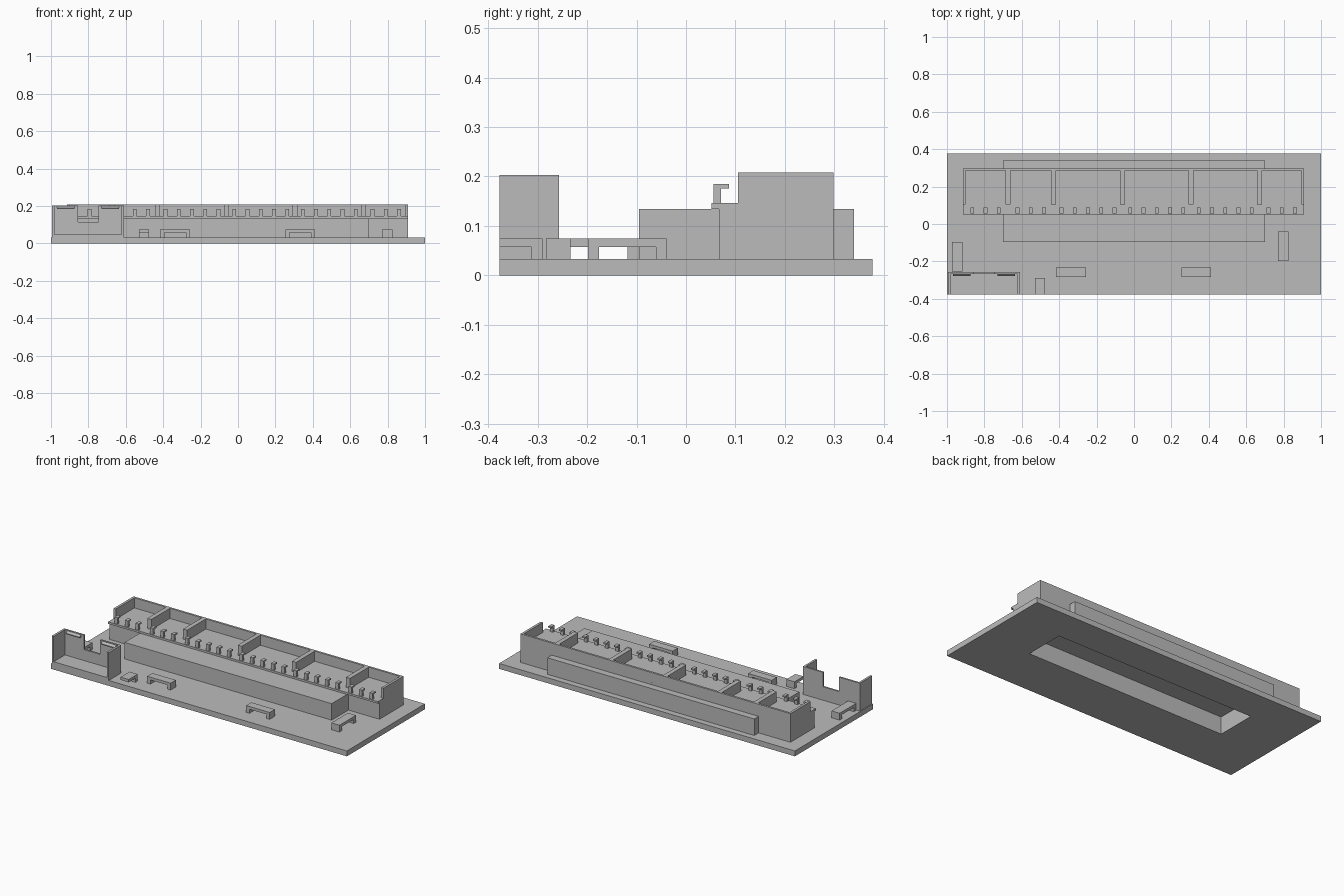
import bpy
import bmesh
from mathutils import Vector

default = bpy.data.objects.get("Cube")
if default:
    bpy.data.objects.remove(default, do_unlink=True)

grey = bpy.data.materials.new("plain grey")
grey.use_nodes = True
grey.diffuse_color = (0.5, 0.5, 0.5, 1)
grey.node_tree.nodes["Principled BSDF"].inputs["Base Color"].default_value = (0.5, 0.5, 0.5, 1)


def prism(name, profile, axis, start, end):
    """Extrude a closed profile along an axis; profile holds the other two coordinates in xyz order."""
    i = "xyz".index(axis)
    bm = bmesh.new()
    verts = []
    for p in profile:
        co = list(p)
        co.insert(i, start)
        verts.append(bm.verts.new(co))
    face = bm.faces.new(verts)
    grown = bmesh.ops.extrude_face_region(bm, geom=[face])["geom"]
    shift = Vector((0, 0, 0))
    shift[i] = end - start
    bmesh.ops.translate(bm, vec=shift, verts=[g for g in grown if isinstance(g, bmesh.types.BMVert)])
    bmesh.ops.recalc_face_normals(bm, faces=bm.faces)
    mesh = bpy.data.meshes.new(name)
    bm.to_mesh(mesh)
    bm.free()
    mesh.materials.append(grey)
    obj = bpy.data.objects.new(name, mesh)
    bpy.context.collection.objects.link(obj)
    return obj


def box(name, x, y, z):
    return prism(name, [(x[0], y[0]), (x[1], y[0]), (x[1], y[1]), (x[0], y[1])], "z", *z)


BASE, DECK, TOP = 0.033, 0.146, 0.208

# Base plate, stepped block and rack body
plate = box("base_plate", (-1, 1), (-0.377, 0.377), (0, BASE))
block = box("stepped_block", (-0.7, 0.7), (-0.095, 0.34), (BASE, 0.134))
rack = prism("rack_body", [(0.067, BASE), (0.298, BASE), (0.298, DECK), (0.052, DECK),
                           (0.052, 0.134), (0.067, 0.134)], "x", -0.915, 0.91)

# Recess underneath, cut through the plate into the bodies
cutter = box("recess_cutter", (-0.675, 0.675), (-0.073, 0.175), (-0.05, 0.106))
cutter.hide_render = True
for obj in (plate, block, rack):
    cut = obj.modifiers.new("recess", "BOOLEAN")
    cut.operation = "DIFFERENCE"
    cut.solver = "EXACT"
    cut.object = cutter
    bpy.context.view_layer.objects.active = obj
    bpy.ops.object.modifier_apply(modifier=cut.name)
bpy.data.objects.remove(cutter, do_unlink=True)

# Rack walls: one comb outline with a back wall, two ends and five dividers
bays = [(-0.90, -0.687), (-0.66, -0.444), (-0.417, -0.075),
        (-0.048, 0.292), (0.319, 0.657), (0.684, 0.895)]
comb = [(0.91, 0.298), (-0.915, 0.298), (-0.915, 0.105)]
for a, b in bays:
    comb += [(a, 0.105), (a, 0.285), (b, 0.285), (b, 0.105)]
comb.append((0.91, 0.105))
prism("rack_walls", comb, "z", DECK, TOP)

# Small hooks along the front lip, grouped by bay
hook = [(0.056, DECK), (0.071, DECK), (0.071, 0.176), (0.087, 0.176), (0.087, 0.185), (0.056, 0.185)]
for a, b in bays:
    count = 5 if b - a > 0.3 else 3
    for k in range(count):
        x = (a + b) / 2 + 0.071 * (k - (count - 1) / 2)
        prism("hook", hook, "x", x - 0.01, x + 0.01)


# Cable bridges on the base plate
def bridge(name, start, end, axis, side, legs=2):
    leg, under, over = 0.022, 0.058, 0.075
    outline = [(end, over), (end, BASE), (end - leg, BASE), (end - leg, under)]
    if legs == 2:
        outline += [(start + leg, under), (start + leg, BASE), (start, BASE)]
    else:
        outline.append((start, under))
    outline.append((start, over))
    prism(name, outline, axis, *side)


bridge("front_bridge_right", -0.416, -0.257, "y", (-0.283, -0.233))
bridge("front_bridge_left", 0.253, 0.412, "y", (-0.283, -0.233))
bridge("side_bridge_left", -0.198, -0.039, "x", (0.77, 0.825))
bridge("side_bridge_right", -0.255, -0.096, "x", (-0.972, -0.917))
bridge("edge_bridge", -0.377, -0.29, "x", (-0.53, -0.475), legs=1)

# Corner holder: floor, side walls, notched back wall and snap tabs
LEFT, RIGHT, HIGH = -0.995, -0.61, 0.203
box("holder_floor", (LEFT, RIGHT), (-0.377, -0.257), (BASE, 0.048))
for x in (LEFT, RIGHT - 0.013):
    box("holder_side_wall", (x, x + 0.013), (-0.377, -0.257), (0.048, HIGH))
prism("holder_back_wall", [(LEFT, 0.048), (RIGHT, 0.048), (RIGHT, HIGH), (-0.745, HIGH), (-0.745, 0.115),
                           (-0.855, 0.115), (-0.855, HIGH), (LEFT, HIGH)], "y", -0.268, -0.257)
for x in (-0.968, -0.73):
    prism("snap_tab", [(-0.268, 0.183), (-0.279, 0.183), (-0.279, 0.189), (-0.268, 0.2)], "x", x, x + 0.093)
